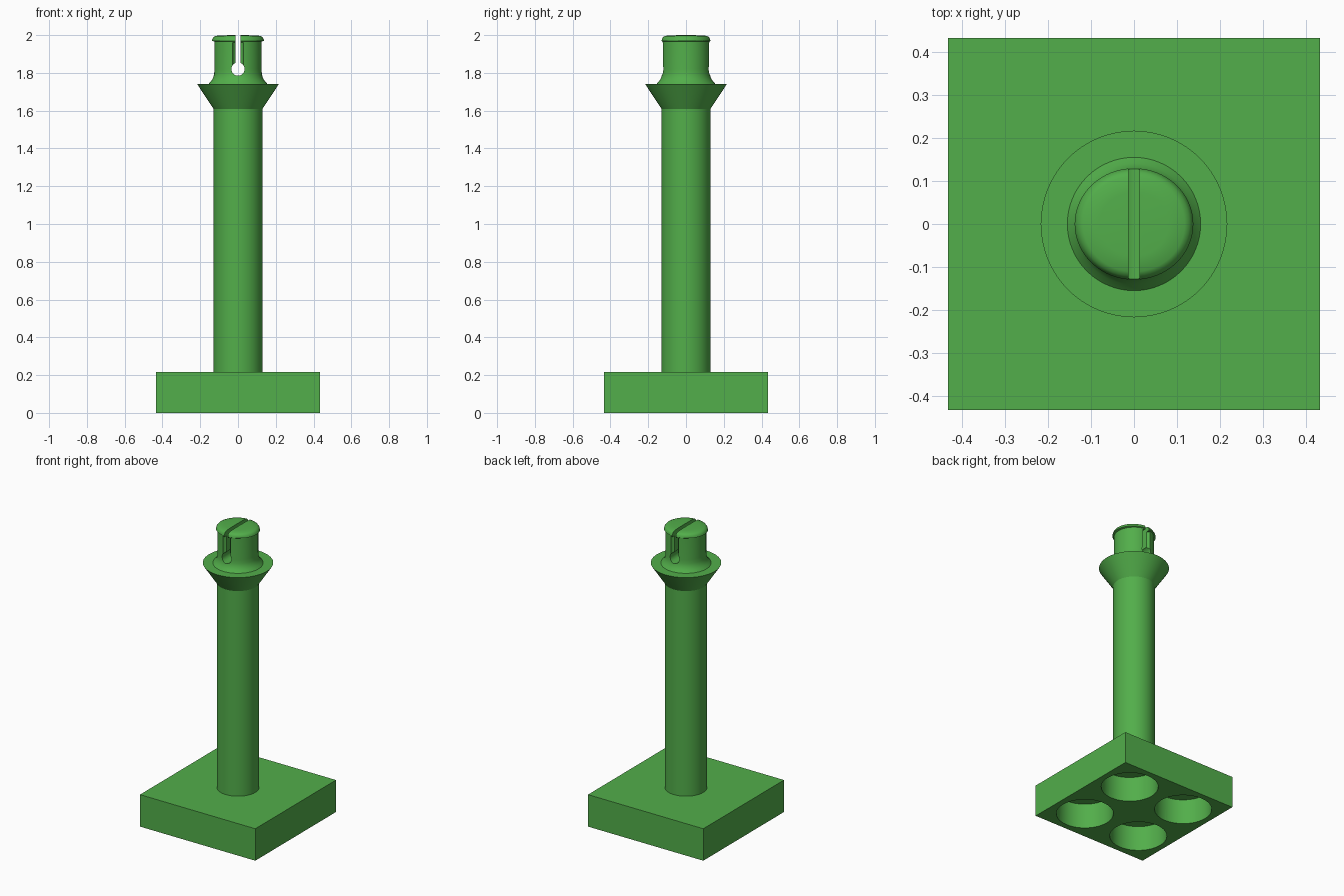
import bpy, bmesh, math
from mathutils import Matrix

if "Cube" in bpy.data.objects:
    bpy.data.objects.remove(bpy.data.objects["Cube"])

green = bpy.data.materials.new("bright_green")
green.diffuse_color = (0.085, 0.425, 0.069, 1)
green.use_nodes = True
green.node_tree.nodes["Principled BSDF"].inputs["Base Color"].default_value = green.diffuse_color

def make(name, bm):
    bmesh.ops.recalc_face_normals(bm, faces=bm.faces)
    me = bpy.data.meshes.new(name)
    bm.to_mesh(me)
    bm.free()
    me.materials.append(green)
    ob = bpy.data.objects.new(name, me)
    bpy.context.collection.objects.link(ob)
    return ob

def lathe(name, profile, n=64):
    bm = bmesh.new()
    vs = [bm.verts.new((r, 0, z)) for r, z in profile]
    es = [bm.edges.new(p) for p in zip(vs, vs[1:])]
    bmesh.ops.spin(bm, geom=vs + es, cent=(0, 0, 0), axis=(0, 0, 1),
                   angle=2 * math.pi, steps=n, use_duplicate=False)
    bmesh.ops.remove_doubles(bm, verts=bm.verts, dist=1e-5)
    return make(name, bm)

def box(name, x, y, z0, z1):
    bm = bmesh.new()
    bmesh.ops.create_cube(bm, size=1, matrix=Matrix.Translation((0, 0, (z0 + z1) / 2))
                          @ Matrix.Diagonal((x, y, z1 - z0, 1)))
    return make(name, bm)

def cylinder(name, r, depth, matrix, n=32):
    bm = bmesh.new()
    bmesh.ops.create_cone(bm, cap_ends=True, segments=n, radius1=r, radius2=r,
                          depth=depth, matrix=matrix)
    return make(name, bm)

def cut(ob, cutters):
    bpy.context.view_layer.objects.active = ob
    for c in cutters:
        c.hide_render = True
        m = ob.modifiers.new("cut", 'BOOLEAN')
        m.operation, m.solver, m.object = 'DIFFERENCE', 'EXACT', c
        bpy.ops.object.modifier_apply(modifier=m.name)
        bpy.data.objects.remove(c, do_unlink=True)

def smooth(ob):
    bpy.ops.object.select_all(action='DESELECT')
    ob.select_set(True)
    bpy.context.view_layer.objects.active = ob
    bpy.ops.object.shade_smooth_by_angle(angle=math.radians(32))

# square base with four round sockets underneath
base = box("base", 0.866, 0.866, 0, 0.217)
cut(base, [cylinder("socket_cutter", 0.177, 0.34, Matrix.Translation((x, y, 0)), 48)
           for x in (-0.2165, 0.2165) for y in (-0.2165, 0.2165)])
smooth(base)

# post with flared collar
post = lathe("post_and_collar", [(0, 0.217), (0.13, 0.217), (0.13, 1.61),
                                 (0.217, 1.742), (0, 1.742)])
smooth(post)

# split clip: curved foot, neck, rounded lip
clip = lathe("split_clip", [(0, 1.742), (0.155, 1.742), (0.141, 1.758), (0.131, 1.775),
                            (0.126, 1.795), (0.125, 1.82), (0.125, 1.966), (0.138, 1.97),
                            (0.135, 1.981), (0.129, 1.990), (0.118, 1.996), (0.08, 1.999),
                            (0, 2.0)])
# the lip is slightly narrower along the slot
for v in clip.data.vertices:
    if v.co.z > 1.968:
        v.co.y *= 0.94

turn = Matrix.Rotation(math.pi / 2, 4, 'X')
cutters = [box("slot_cutter", 0.026, 0.5, 1.82, 2.1),
           cylinder("keyhole_cutter", 0.035, 0.5, Matrix.Translation((0, 0, 1.82)) @ turn)]
# chamfers at both mouths of the slot
cutters += [cylinder("chamfer_cutter", 0.03, 0.14,
                     Matrix.Translation((0, s * 0.13, 1.892)), 16) for s in (-1, 1)]
cut(clip, cutters)
smooth(clip)
